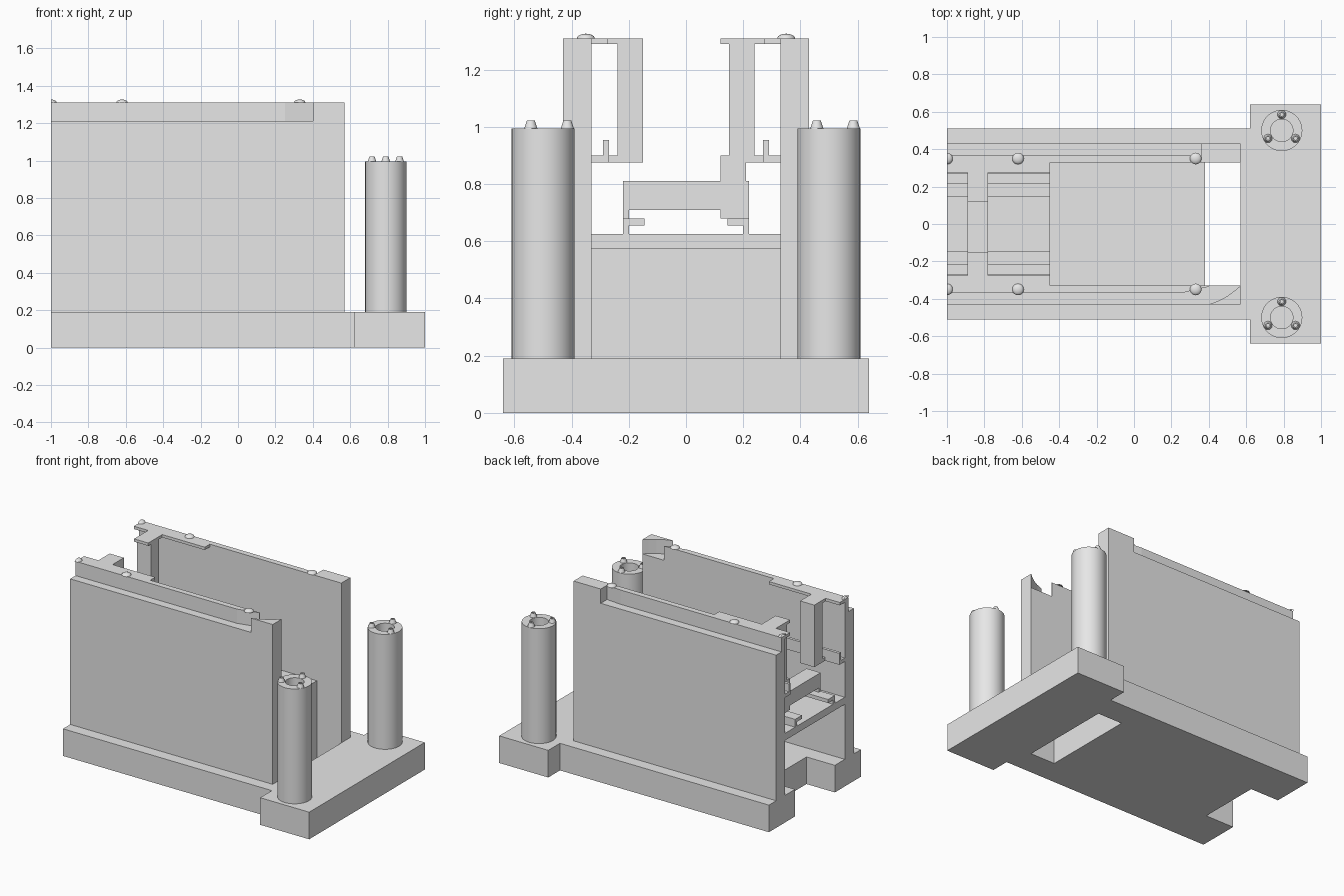
import bpy, bmesh, math
from mathutils import Matrix, Vector

if "Cube" in bpy.data.objects:
    bpy.data.objects.remove(bpy.data.objects["Cube"])

grey = bpy.data.materials.new("light grey")
grey.diffuse_color = (0.8, 0.8, 0.8, 1)
grey.use_nodes = True
grey.node_tree.nodes["Principled BSDF"].inputs["Base Color"].default_value = grey.diffuse_color


def finish(name, bm, smooth=False):
    bmesh.ops.remove_doubles(bm, verts=bm.verts, dist=1e-5)
    bmesh.ops.recalc_face_normals(bm, faces=bm.faces)
    me = bpy.data.meshes.new(name)
    bm.to_mesh(me)
    bm.free()
    me.materials.append(grey)
    ob = bpy.data.objects.new(name, me)
    bpy.context.collection.objects.link(ob)
    if smooth:
        bpy.ops.object.select_all(action='DESELECT')
        ob.select_set(True)
        bpy.context.view_layer.objects.active = ob
        bpy.ops.object.shade_smooth_by_angle(angle=math.radians(35))
    return ob


def prism(name, loops, z0, z1):
    """Extrude an outline, with optional hole loops, from z0 to z1."""
    bm = bmesh.new()
    edges = []
    for pts in loops:
        vs = [bm.verts.new((x, y, z0)) for x, y in pts]
        edges += [bm.edges.new((vs[i - 1], vs[i])) for i in range(len(vs))]
    bmesh.ops.triangle_fill(bm, use_beauty=True, use_dissolve=True, edges=edges,
                            normal=Vector((0, 0, 1)))
    ext = bmesh.ops.extrude_face_region(bm, geom=bm.faces[:], use_keep_orig=True)
    bmesh.ops.translate(bm, vec=(0, 0, z1 - z0),
                        verts=[v for v in ext["geom"] if isinstance(v, bmesh.types.BMVert)])
    return finish(name, bm)


def box(name, x, y, z):
    bm = bmesh.new()
    bmesh.ops.create_cube(bm, size=1)
    for v in bm.verts:
        v.co = [(a[0] + a[1]) / 2 + c * abs(a[1] - a[0]) for a, c in zip((x, y, z), v.co)]
    return finish(name, bm)


def lathe(name, profile, centre, steps=40, angle=2 * math.pi, start=0):
    bm = bmesh.new()
    vs = [bm.verts.new((r * math.cos(start), r * math.sin(start), z)) for r, z in profile]
    es = [bm.edges.new(p) for p in zip(vs, vs[1:])]
    bmesh.ops.spin(bm, geom=vs + es, axis=(0, 0, 1), cent=(0, 0, 0), angle=angle, steps=steps)
    bmesh.ops.translate(bm, vec=centre, verts=bm.verts)
    return finish(name, bm, True)


# Base plate with end notch and rectangular slot
base = [(-1, -.51), (.62, -.51), (.62, -.64), (1, -.64), (1, .64), (.62, .64),
        (.62, .51), (-1, .51), (-1, .22), (-.78, .22), (-.78, -.22), (-1, -.22)]
slot = [(.38, -.33), (.57, -.33), (.57, .33), (.38, .33)]
prism("base_plate", [base, slot], 0, .19)

# Centre block and the raised shelf behind it
box("centre_block", (-.45, .38), (-.33, .33), (.19, .575))
box("shelf", (-1, -.45), (-.33, .33), (.575, .625))

BRIDGE = (-.89, -.78)
RAIL = (-1, -.45)
for s, side in ((1, "back"), (-1, "front")):
    def ys(a, b):
        return (s * a, s * b)

    # Side wall with a narrower rail on top
    box(side + "_wall", (-1, .57), ys(.33, .43), (.19, 1.21))
    end, tip = (.36, .36) if s > 0 else (.40, .335)
    prism(side + "_wall_rail", [[(-1, s * .33), (end, s * .33), (end, s * tip),
                                 (.25, s * .37), (-1, s * .37)]], 1.21, 1.31)

    # Rivet domes along the rail, the first one cut in half by the wall end
    dome = [(.031 * math.cos(t), .016 * math.sin(t)) for t in
            [i * math.pi / 8 for i in range(5)]]
    for x in (-1, -.62, .33):
        half = x == -1
        lathe(side + "_rivet", dome, (x, s * .35, 1.31), 10 if half else 20,
              math.pi if half else 2 * math.pi, -math.pi / 2 if half else 0)

    # Upper and lower guides on the inner wall face
    box(side + "_upper_guide", RAIL, ys(.275, .33), (1.29, 1.31))
    box(side + "_upper_tongue", BRIDGE, ys(.12 if s > 0 else .15, .275), (1.29, 1.31))
    box(side + "_lower_guide", RAIL, ys(.27, .33), (.875, .90))
    box(side + "_guide_lip", RAIL, ys(.27, .29), (.90, .955))
    box(side + "_lower_tongue", BRIDGE, ys(.15, .27), (.875, .90))
    box(side + "_hanger_leg", BRIDGE, ys(.15, .24), (.90, 1.29))

    # L-shaped floor rail on the shelf
    box(side + "_floor_rail", RAIL, ys(.20, .22), (.625, .68))
    box(side + "_floor_rail_tab", RAIL, ys(.145, .20), (.655, .68))

    # Hollow round post crowned with three hollow pegs
    lathe(side + "_post", [(.11, .19), (.11, .995), (.06, .995), (.06, .80), (0, .80)],
          (.79, s * .5, 0))
    for i in range(3):
        a = math.pi / 2 + i * math.tau / 3
        lathe(side + "_post_peg", [(.023, 0), (.014, .027), (.008, .027), (.008, .01), (0, .01)],
              (.79 + .085 * math.cos(a), s * .5 + .085 * math.sin(a), .995), 16)

# Wall end stops: a square one at the back, a scooped wedge at the front
box("back_end_stop", (.36, .57), (.33, .43), (1.21, 1.31))
prism("front_end_stop", [[(.40, -.43), (.57, -.43), (.57, -.33), (.54, -.355),
                          (.50, -.385), (.45, -.412)]], 1.21, 1.31)

# Cross bar between the floor rails, hung from the back leg
box("cross_bar", BRIDGE, (-.22, .22), (.71, .81))
box("cross_bar_front_foot", BRIDGE, (-.22, -.20), (.68, .71))
box("cross_bar_back_foot", BRIDGE, (.12, .22), (.68, .71))
box("cross_bar_hanger", BRIDGE, (.12, .21), (.81, .90))
